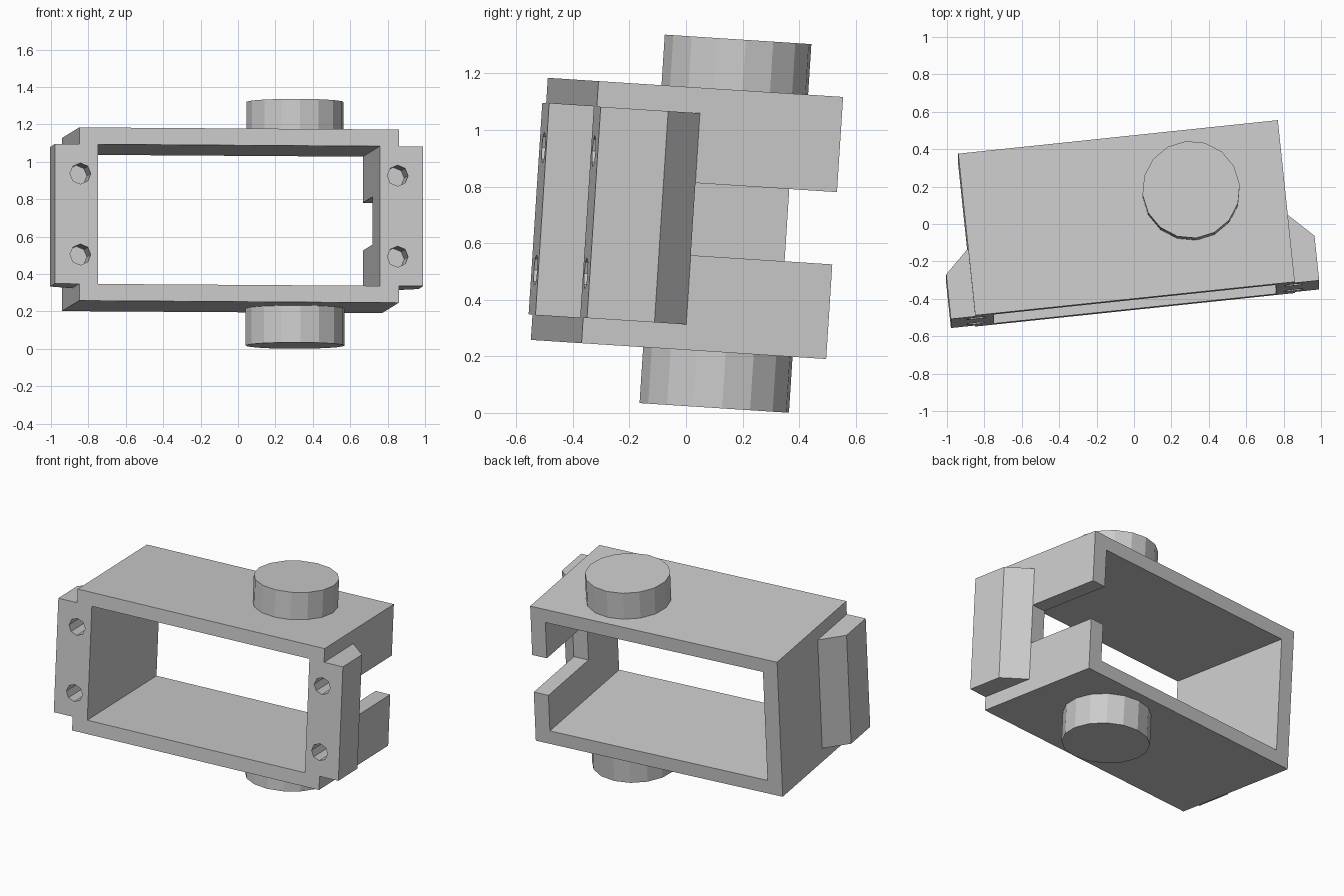
import bpy, bmesh
from math import radians, cos, sin, tau
from mathutils import Matrix, Vector

if "Cube" in bpy.data.objects:
    bpy.data.objects.remove(bpy.data.objects["Cube"])

# The whole bracket is slightly turned and tipped; parts are built in its own frame
TILT = Matrix.Rotation(radians(-3.7), 4, 'X') @ Matrix.Rotation(radians(6), 4, 'Z')
CU, CW = -0.044, 0.686           # centre of the frame across and up
FRONT, BACK = -0.472, 0.399
HALF_W, HALF_H = 0.859, 0.464    # outer half sizes
IN_W, IN_H = 0.757, 0.374        # opening half sizes


def prism(name, points, direction):
    """Extrude a closed 3D polygon along a vector."""
    bm = bmesh.new()
    face = bm.faces.new([bm.verts.new(p) for p in points])
    ext = bmesh.ops.extrude_face_region(bm, geom=[face])
    verts = [g for g in ext['geom'] if isinstance(g, bmesh.types.BMVert)]
    bmesh.ops.translate(bm, vec=Vector(direction), verts=verts)
    bmesh.ops.recalc_face_normals(bm, faces=bm.faces)
    mesh = bpy.data.meshes.new(name)
    bm.to_mesh(mesh)
    bm.free()
    obj = bpy.data.objects.new(name, mesh)
    bpy.context.collection.objects.link(obj)
    obj.matrix_world = TILT
    return obj


def box(name, u0, u1, v0, v1, w0, w1):
    return prism(name, [(u0, v0, w0), (u1, v0, w0), (u1, v1, w0), (u0, v1, w0)], (0, 0, w1 - w0))


def combine(target, other, operation):
    """Apply a boolean and drop the helper object."""
    bpy.context.view_layer.update()
    mod = target.modifiers.new(operation, 'BOOLEAN')
    mod.operation, mod.object, mod.solver = operation, other, 'EXACT'
    bpy.context.view_layer.objects.active = target
    bpy.ops.object.modifier_apply(modifier=mod.name)
    bpy.data.objects.remove(other, do_unlink=True)


# Rectangular frame, open front to back
frame = box("bracket_frame", CU - HALF_W, CU + HALF_W, FRONT, BACK, CW - HALF_H, CW + HALF_H)
combine(frame, box("opening", CU - IN_W, CU + IN_W, -1, 1, CW - IN_H, CW + IN_H), 'DIFFERENCE')

# Mounting ears with a tapered back, one on each side
for side in (-1, 1):
    outline = [(0.81, FRONT), (0.99, FRONT), (0.99, -0.232), (HALF_W, -0.105), (0.81, -0.105)]
    ear = prism("mounting_ear", [(CU + side * u, v, CW - IN_H) for u, v in outline], (0, 0, 2 * IN_H))
    combine(frame, ear, 'UNION')

# Cable slot in the right wall, open to the back
combine(frame, box("cable_slot", CU + 0.7, CU + 0.95, -0.105, 0.6, 0.557, 0.813), 'DIFFERENCE')

# Screw holes in the front of the ears
for side in (-1, 1):
    for up in (-1, 1):
        ring = [(CU + side * 0.853 + 0.056 * cos(tau * i / 8), FRONT - 0.1,
                 CW + up * 0.217 + 0.056 * sin(tau * i / 8)) for i in range(8)]
        combine(frame, prism("screw_hole", ring, (0, 0.3, 0)), 'DIFFERENCE')

# Pivot pins above and below
for name, r, w0, w1 in (("top_pin", 0.261, CW + HALF_H, 1.329), ("bottom_pin", 0.266, 0.024, CW - HALF_H)):
    ring = [(0.314 + r * cos(tau * i / 16), 0.066 + r * sin(tau * i / 16), w0) for i in range(16)]
    prism(name, ring, (0, 0, w1 - w0))
